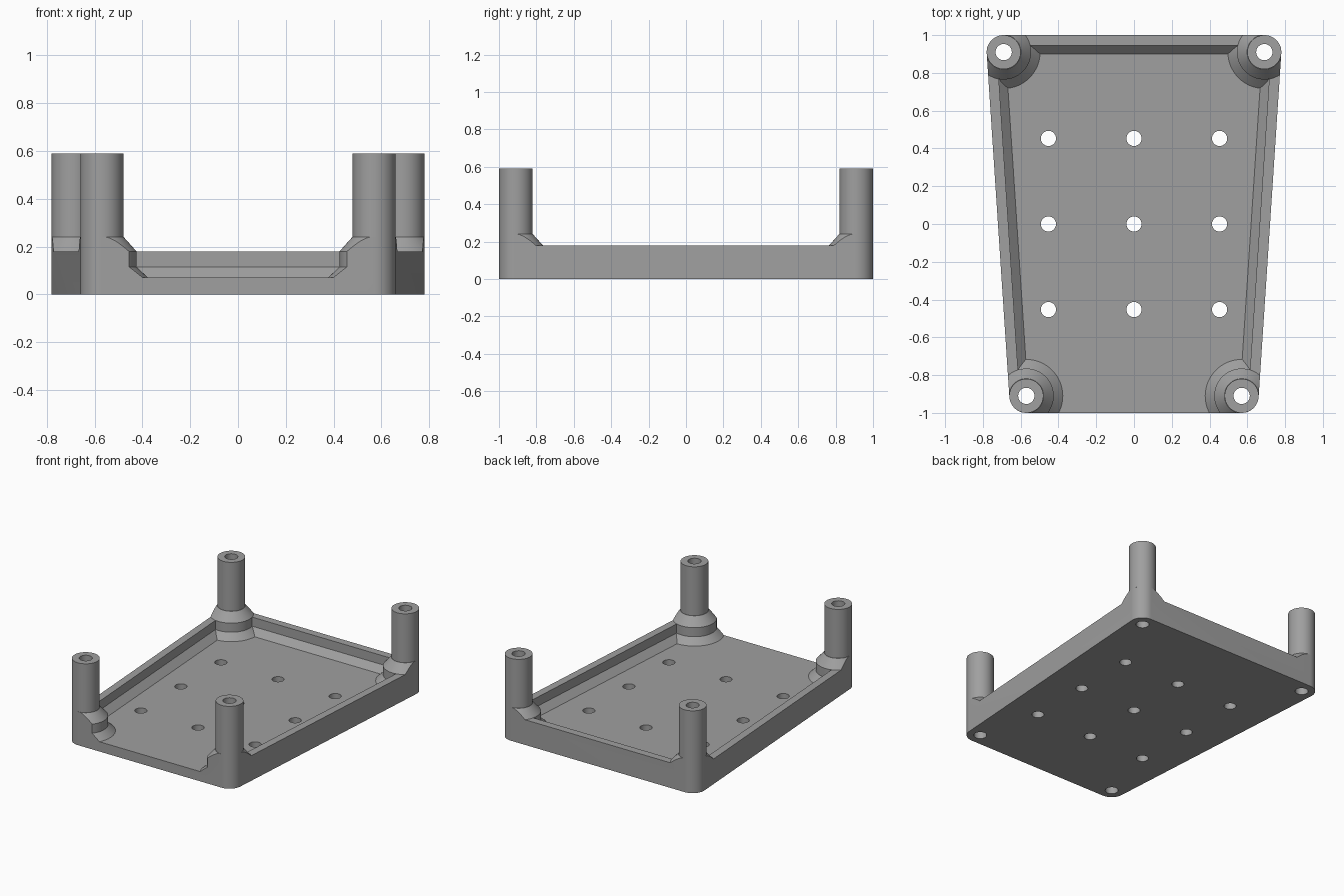
import bpy, bmesh, math

if "Cube" in bpy.data.objects:
    bpy.data.objects.remove(bpy.data.objects["Cube"])

R, BORE = 0.09, 0.043                        # post and bore radius
BACK, FRONT = (0.69, 0.91), (0.57, -0.91)    # post centres on the right
POST_Z, BOSS_Z = 0.59, 0.24
lean = math.atan2(BACK[0] - FRONT[0], BACK[1] - FRONT[1])
posts = [(s * x, y) for x, y in (BACK, FRONT) for s in (1, -1)]

grey = bpy.data.materials.new("grey")
grey.diffuse_color = (0.35, 0.35, 0.35, 1)
grey.use_nodes = True
grey.node_tree.nodes["Principled BSDF"].inputs["Base Color"].default_value = grey.diffuse_color


def finish(name, bm):
    bmesh.ops.recalc_face_normals(bm, faces=bm.faces)
    mesh = bpy.data.meshes.new(name)
    bm.to_mesh(mesh)
    bm.free()
    mesh.materials.append(grey)
    ob = bpy.data.objects.new(name, mesh)
    bpy.context.collection.objects.link(ob)
    return ob


def loft(name, rings):
    """Closed solid through matching rings of points."""
    bm = bmesh.new()
    vs = [[bm.verts.new(p) for p in ring] for ring in rings]
    n = len(vs[0])
    for a, b in zip(vs, vs[1:]):
        for i in range(n):
            j = (i + 1) % n
            bm.faces.new((a[i], a[j], b[j], b[i]))
    bm.faces.new(vs[0])
    bm.faces.new(vs[-1])
    return finish(name, bm)


def circle(x, y, r, z, n=64):
    return [(x + r * math.cos(2 * math.pi * i / n),
             y + r * math.sin(2 * math.pi * i / n), z) for i in range(n)]


def turned(name, x, y, profile):
    return loft(name, [circle(x, y, r, z) for r, z in profile])


def cut(ob, cutter):
    mod = ob.modifiers.new("cut", 'BOOLEAN')
    mod.operation, mod.solver, mod.object = 'DIFFERENCE', 'EXACT', cutter
    bpy.context.view_layer.objects.active = ob
    bpy.ops.object.modifier_apply(modifier=mod.name)
    bpy.data.objects.remove(cutter)


def smooth(ob):
    bpy.ops.object.select_all(action='DESELECT')
    ob.select_set(True)
    bpy.context.view_layer.objects.active = ob
    bpy.ops.object.shade_smooth_by_angle(angle=math.radians(30))


# Tray outline: tapered, with corners rounded around the posts
def arc(c, a0, a1, n=16):
    return [(c[0] + R * math.cos(a0 + (a1 - a0) * i / n),
             c[1] + R * math.sin(a0 + (a1 - a0) * i / n)) for i in range(n + 1)]


right = arc(FRONT, -math.pi / 2, -lean) + arc(BACK, -lean, math.pi / 2)
outline = right + [(-x, y) for x, y in reversed(right)]
tray = loft("tray", [[(x, y, z) for x, y in outline] for z in (0, BOSS_Z)])


# Hollow: chamfered floor edge, walls on three sides, open front
def hollow_ring(offset, z):
    def side(y):
        return FRONT[0] + (y - FRONT[1]) * math.tan(lean) + offset / math.cos(lean)
    y0, y1 = -1.3, BACK[1] + offset
    return [(side(y0), y0, z), (side(y1), y1, z), (-side(y1), y1, z), (-side(y0), y0, z)]


hollow = loft("hollow", [hollow_ring(o, z) for o, z in (
    (-0.01, 0.07), (0.035, 0.115), (0.035, 0.18), (0.4, 0.18), (0.4, 0.4))])

# Flared bosses are left standing inside the hollow
for x, y in posts:
    cut(hollow, turned("boss", x, y, (
        (0.193, 0.03), (0.193, 0.07), (0.145, 0.115), (0.145, 0.18),
        (0.0915, BOSS_Z), (0.0915, 0.5))))
cut(tray, hollow)

# Bores under the posts and the grid of floor holes
for x, y in posts:
    cut(tray, turned("bore", x, y, ((BORE, -0.1), (BORE, 0.4))))
for x in (-0.453, 0, 0.453):
    for y in (-0.453, 0, 0.453):
        cut(tray, turned("floor_hole", x, y, ((0.04, -0.1), (0.04, 0.2))))
smooth(tray)

# Tubular posts standing on the bosses
for i, (x, y) in enumerate(posts):
    bm = bmesh.new()
    rings = [[bm.verts.new(p) for p in circle(x, y, r, z)] for r, z in (
        (R, BOSS_Z), (R, POST_Z), (BORE, POST_Z), (BORE, BOSS_Z))]
    for a, b in zip(rings, rings[1:]):
        for k in range(64):
            j = (k + 1) % 64
            bm.faces.new((a[k], a[j], b[j], b[k]))
    post = finish("post_%d" % (i + 1), bm)
    smooth(post)
